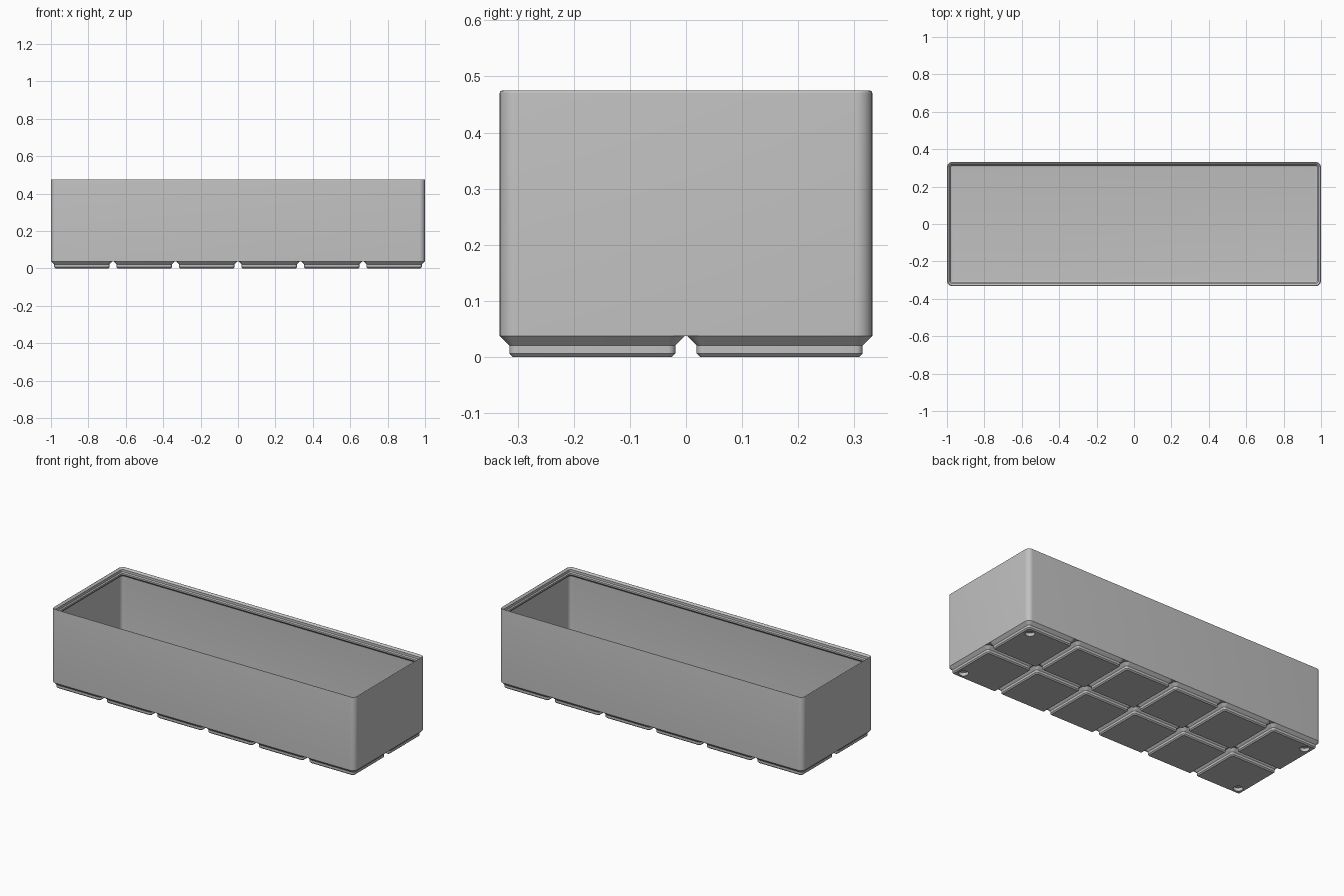
import bpy
import bmesh
import math
from mathutils import Matrix

MM = 2 / 251.5            # design is laid out in millimetres
PITCH, CELL, RADIUS = 42, 41.5, 3.75
COLS, ROWS = 6, 2
LENGTH, WIDTH = COLS * PITCH - 0.5, ROWS * PITCH - 0.5
FOOT_TOP, FLOOR, RIM = 4.75, 7, 56
WALL, FILLET = 0.95, 2.7

if "Cube" in bpy.data.objects:
    bpy.data.objects.remove(bpy.data.objects["Cube"], do_unlink=True)

grey = bpy.data.materials.new("plain grey")
grey.use_nodes = True
grey.diffuse_color = (0.53, 0.53, 0.53, 1)
grey.node_tree.nodes["Principled BSDF"].inputs["Base Color"].default_value = grey.diffuse_color


def rounded_ring(bm, length, width, inset, z, cx=0, cy=0, steps=8):
    """Loop of vertices around a rounded rectangle."""
    r = max(RADIUS - inset, 0.05)
    hx, hy = length / 2 - inset - r, width / 2 - inset - r
    ring = []
    for i, (sx, sy) in enumerate([(1, 1), (-1, 1), (-1, -1), (1, -1)]):
        for k in range(steps + 1):
            a = math.pi / 2 * (i + k / steps)
            x, y = cx + sx * hx + r * math.cos(a), cy + sy * hy + r * math.sin(a)
            ring.append(bm.verts.new((x * MM, y * MM, z * MM)))
    return ring


def loft(bm, length, width, profile, cx=0, cy=0):
    """Closed shell through (inset, height) profile points."""
    rings = [rounded_ring(bm, length, width, i, z, cx, cy) for i, z in profile]
    for a, b in zip(rings, rings[1:]):
        for j in range(len(a)):
            k = (j + 1) % len(a)
            bm.faces.new((a[j], a[k], b[k], b[j]))
    bm.faces.new(rings[0][::-1])
    bm.faces.new(rings[-1])


def finish(bm, name):
    bmesh.ops.recalc_face_normals(bm, faces=bm.faces)
    mesh = bpy.data.meshes.new(name)
    bm.to_mesh(mesh)
    bm.free()
    mesh.materials.append(grey)
    obj = bpy.data.objects.new(name, mesh)
    bpy.context.collection.objects.link(obj)
    return obj


def activate(obj):
    bpy.ops.object.select_all(action="DESELECT")
    obj.select_set(True)
    bpy.context.view_layer.objects.active = obj


# Bin body: outer wall, rounded rim, stacking lip, inner wall, filleted floor
outer = [(0, FOOT_TOP), (0, RIM + 3.1), (0.04, RIM + 3.35), (0.2, RIM + 3.57)]
lip = [(0.5, RIM + 3.69), (0.8, RIM + 3.6), (1.0, RIM + 3.4), (1.9, RIM + 2.5),
       (1.9, RIM + 0.7), (2.6, RIM), (2.6, RIM - 1.2), (WALL, RIM - 2.85)]
arc = [math.pi / 2 * k / 6 for k in range(7)]
floor = [(WALL + FILLET * (1 - math.cos(a)), FLOOR + FILLET * (1 - math.sin(a))) for a in arc]
bm = bmesh.new()
loft(bm, LENGTH, WIDTH, outer + lip + floor)
body = finish(bm, "bin_body")

# Grid of stepped feet
bm = bmesh.new()
foot = [(2.95, 0), (2.15, 0.8), (2.15, 2.6), (0, FOOT_TOP)]
for c in range(COLS):
    for r in range(ROWS):
        loft(bm, CELL, CELL, foot, (c - (COLS - 1) / 2) * PITCH, (r - (ROWS - 1) / 2) * PITCH)
feet = finish(bm, "base_feet")

# Round magnet recesses at the four outer corners
bm = bmesh.new()
hx, hy = (COLS - 1) / 2 * PITCH + 13, (ROWS - 1) / 2 * PITCH + 13
for sx in (-1, 1):
    for sy in (-1, 1):
        bmesh.ops.create_cone(bm, cap_ends=True, segments=32, radius1=3.25 * MM,
                              radius2=3.25 * MM, depth=4.8 * MM,
                              matrix=Matrix.Translation((sx * hx * MM, sy * hy * MM, 0)))
cutter = finish(bm, "recess_cutter")
cutter.hide_render = True
cut = feet.modifiers.new("recesses", "BOOLEAN")
cut.operation = "DIFFERENCE"
cut.solver = "EXACT"
cut.object = cutter
activate(feet)
bpy.ops.object.modifier_apply(modifier=cut.name)
bpy.data.objects.remove(cutter, do_unlink=True)

for obj in (body, feet):
    activate(obj)
    bpy.ops.object.shade_smooth_by_angle(angle=math.radians(30))
